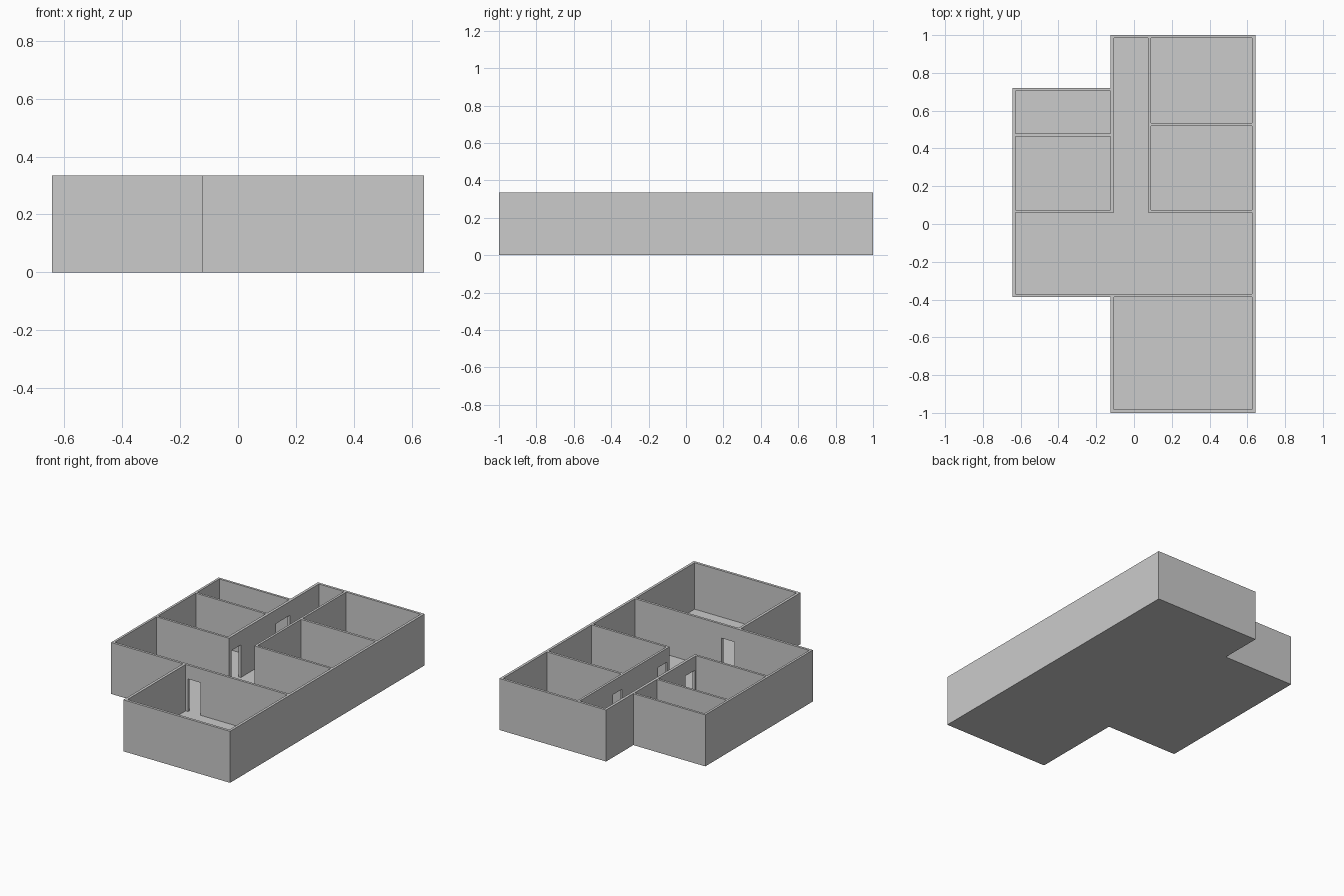
import bpy, bmesh

if "Cube" in bpy.data.objects:
    bpy.data.objects.remove(bpy.data.objects["Cube"])

HEIGHT = 0.335
FLOOR = 0.033
DOOR_TOP = 0.245


def prism(name, outline, z0, z1):
    """Extrude a closed floor outline from z0 to z1."""
    bm = bmesh.new()
    base = bm.faces.new([bm.verts.new((x, y, z0)) for x, y in outline])
    top = bmesh.ops.extrude_face_region(bm, geom=[base])["geom"]
    verts = [v for v in top if isinstance(v, bmesh.types.BMVert)]
    bmesh.ops.translate(bm, verts=verts, vec=(0, 0, z1 - z0))
    bmesh.ops.recalc_face_normals(bm, faces=bm.faces[:])
    mesh = bpy.data.meshes.new(name)
    bm.to_mesh(mesh)
    bm.free()
    ob = bpy.data.objects.new(name, mesh)
    bpy.context.collection.objects.link(ob)
    return ob


def rect(x0, x1, y0, y1):
    return [(x0, y0), (x1, y0), (x1, y1), (x0, y1)]


# solid block with the outer footprint of the house
house = prism("house_walls_and_floor", [
    (-0.125, -1), (0.643, -1), (0.643, 1), (-0.125, 1),
    (-0.125, 0.72), (-0.643, 0.72), (-0.643, -0.386), (-0.125, -0.386),
], 0, HEIGHT)

# rooms hollowed out from above (living room and corridor are one space)
rooms = {
    "front_room": rect(-0.107, 0.626, -0.983, -0.386),
    "living_room_and_corridor": [
        (-0.628, -0.37), (0.626, -0.37), (0.626, 0.06), (0.075, 0.06),
        (0.075, 0.984), (-0.107, 0.984), (-0.107, 0.06), (-0.628, 0.06)],
    "right_middle_room": rect(0.09, 0.626, 0.075, 0.52),
    "right_back_room": rect(0.09, 0.626, 0.536, 0.984),
    "left_middle_room": rect(-0.628, -0.125, 0.075, 0.463),
    "left_back_room": rect(-0.628, -0.125, 0.478, 0.705),
}
# doorways cut through the inner walls
doors = {
    "front_room_door": rect(-0.09, 0.002, -0.40, -0.355),
    "left_middle_door": rect(-0.14, -0.09, 0.088, 0.182),
    "left_back_door": rect(-0.14, -0.09, 0.545, 0.685),
    "right_middle_door": rect(0.06, 0.105, 0.088, 0.18),
    "right_back_door": rect(0.06, 0.105, 0.55, 0.644),
}

cutters = [prism(n, o, FLOOR, HEIGHT + 0.1) for n, o in rooms.items()]
cutters += [prism(n, o, FLOOR, DOOR_TOP) for n, o in doors.items()]

bpy.context.view_layer.objects.active = house
for cutter in cutters:
    cutter.hide_render = True
    mod = house.modifiers.new(cutter.name, "BOOLEAN")
    mod.operation = "DIFFERENCE"
    mod.solver = "EXACT"
    mod.object = cutter
    bpy.ops.object.modifier_apply(modifier=mod.name)
    bpy.data.objects.remove(cutter)
